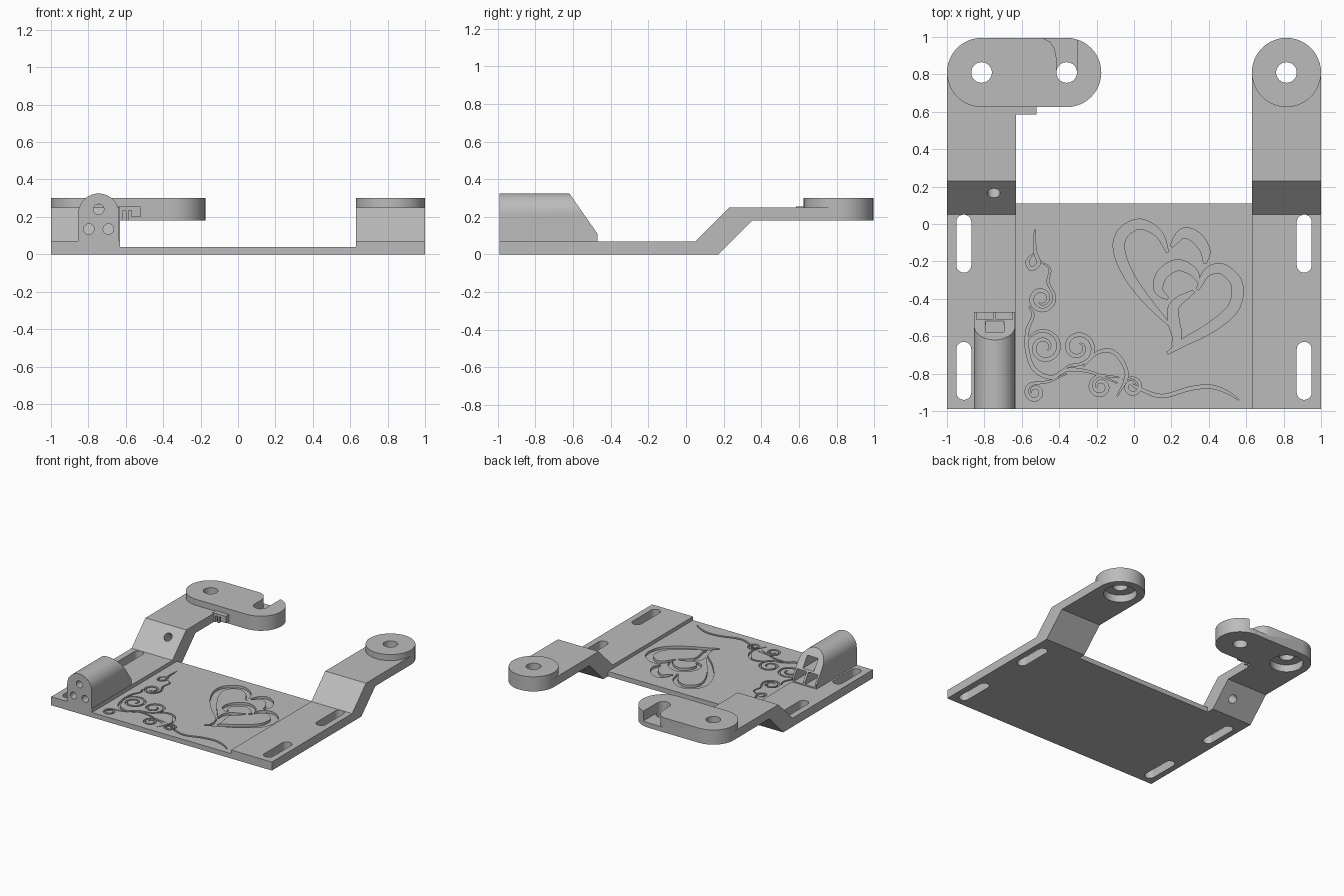
import bpy, bmesh, math
from mathutils import Vector

cube = bpy.data.objects.get("Cube")
if cube:
    bpy.data.objects.remove(cube, do_unlink=True)

grey = bpy.data.materials.new("plain grey")
grey.use_nodes = True
COLOUR = (0.5, 0.5, 0.5, 1)
grey.diffuse_color = COLOUR
grey.node_tree.nodes["Principled BSDF"].inputs["Base Color"].default_value = COLOUR


def prism(bm, ring, vec):
    """Closed solid made by sweeping a ring of points along vec."""
    a = [bm.verts.new(p) for p in ring]
    b = [bm.verts.new(Vector(p) + Vector(vec)) for p in ring]
    bm.faces.new(a)
    bm.faces.new(b[::-1])
    for i in range(len(a)):
        j = (i + 1) % len(a)
        bm.faces.new((a[i], b[i], b[j], a[j]))


def upright(bm, ring, z0, z1):
    prism(bm, [(x, y, z0) for x, y in ring], (0, 0, z1 - z0))


def box(bm, x0, x1, y0, y1, z0, z1):
    upright(bm, [(x0, y0), (x1, y0), (x1, y1), (x0, y1)], z0, z1)


def arc(x, y, r, start, sweep, n):
    return [(x + r * math.cos(start + sweep * i / n), y + r * math.sin(start + sweep * i / n))
            for i in range(n + 1)]


def circle(x, y, r):
    return arc(x, y, r, 0, math.tau, 48)[:-1]


def capsule(p, q, r):
    d = math.atan2(q[1] - p[1], q[0] - p[0])
    return (arc(*q, r, d - math.pi / 2, math.pi, 24)
            + arc(*p, r, d + math.pi / 2, math.pi, 24))


def make(name, bm):
    bmesh.ops.recalc_face_normals(bm, faces=bm.faces)
    mesh = bpy.data.meshes.new(name)
    bm.to_mesh(mesh)
    bm.free()
    mesh.materials.append(grey)
    obj = bpy.data.objects.new(name, mesh)
    bpy.context.scene.collection.objects.link(obj)
    return obj


def cut(obj, cutter_bm):
    """Subtract the solids in cutter_bm and keep the result as plain mesh."""
    cutter = make("cutter", cutter_bm)
    cutter.hide_render = True
    mod = obj.modifiers.new("cut", 'BOOLEAN')
    mod.operation, mod.solver, mod.use_self = 'DIFFERENCE', 'EXACT', True
    mod.object = cutter
    deps = bpy.context.evaluated_depsgraph_get()
    mesh = bpy.data.meshes.new_from_object(obj.evaluated_get(deps))
    obj.modifiers.clear()
    obj.data = mesh
    bpy.data.objects.remove(cutter, do_unlink=True)


def smooth_path(pts, steps=6):
    """Catmull-Rom curve through the points."""
    p = [Vector(q) for q in pts]
    p = [2 * p[0] - p[1]] + p + [2 * p[-1] - p[-2]]
    out = []
    for a, b, c, d in zip(p, p[1:], p[2:], p[3:]):
        for i in range(steps):
            t = i / steps
            out.append(0.5 * (2 * b + (c - a) * t + (2 * a - 5 * b + 4 * c - d) * t ** 2
                              + (3 * b - a - 3 * c + d) * t ** 3))
    return out + [p[-2]]


def stroke(bm, pts, width, low, high):
    """Tapered ribbon solid; points and width are in hundredths."""
    path = smooth_path(pts)
    n = len(path) - 1
    rows = []
    for i, p in enumerate(path):
        d = (path[min(i + 1, n)] - path[max(i - 1, 0)]).normalized()
        h = width / 2 * max(0.25, math.sin(math.pi * i / n) ** 0.5 if 0 < i < n else 0)
        side = Vector((-d.y, d.x)) * h
        rows.append([bm.verts.new((q.x / 100, q.y / 100, z))
                     for q, z in ((p + side, low), (p - side, low), (p - side, high), (p + side, high))])
    for r, s in zip(rows, rows[1:]):
        for k in range(4):
            m = (k + 1) % 4
            bm.faces.new((r[k], r[m], s[m], s[k]))
    bm.faces.new(rows[0])
    bm.faces.new(rows[-1][::-1])


def spiral(x, y, r0, r1, start, turns, n=14):
    out = []
    for i in range(n + 1):
        a = math.radians(start) + turns * math.tau * i / n
        r = r0 + (r1 - r0) * i / n
        out.append((x + r * math.cos(a), y + r * math.sin(a)))
    return out


# Base plate with engraved vines and two linked hearts
bm = bmesh.new()
box(bm, -0.63, 0.63, -0.99, 0.11, 0, 0.04)
plate = make("base_plate", bm)

vines = [
    [(-53, -3), (-53, -14), (-51, -21), (-55, -24), (-57, -20), (-54, -16)],
    [(-50, -20), (-45, -24), (-46, -31)] + spiral(-49.5, -40, 7, 2.5, 20, -1.4),
    [(-56, -44), (-54, -49), (-57, -57), (-57, -68), (-53, -78), (-44, -82),
     (-36, -78), (-24, -79), (-9, -85)],
    spiral(-48, -66, 10, 2.5, 180, -1.6, 18),
    [(-36, -80), (-45, -84)] + spiral(-53, -90, 5, 2, 80, 1.3),
    [(-40, -80), (-35, -76)] + spiral(-30, -66, 9, 2.5, -80, 1.4),
    [(-27, -76), (-20, -69), (-12, -68), (-6, -74), (-4, -82), (-9, -92)],
    [(-8, -82)] + spiral(-18, -87, 6, 2, 80, 1.3),
    spiral(-1, -87, 5, 2, 130, -1.3),
    [(-6, -83), (3, -88), (15, -92), (30, -88), (41, -87), (50, -90), (56, -94)],
]
hearts = [
    [(18, -15), (13, -5), (3, 0), (-6, -5), (-8, -14), (-3, -27), (7, -41), (19, -54)],
    [(20, -12), (26, -5), (33, -7), (38, -14), (38, -21)],
    [(18, -40), (13, -35), (15, -27), (23, -22), (31, -25), (35, -31)],
    [(34, -35), (39, -26), (47, -24), (55, -32), (53, -45), (40, -56), (27, -63), (18, -69)],
    [(21, -65), (23, -60), (21, -51), (22, -43), (32, -36)],
]
bm = bmesh.new()
for i, pts in enumerate(vines):
    stroke(bm, pts, 1.9, 0.02 + i * 0.0002, 0.06 + i * 0.001)
for i, pts in enumerate(hearts):
    stroke(bm, pts, 6, 0.02 + i * 0.0002, 0.06 + i * 0.001)
cut(plate, bm)

# Stepped side arms with end pads, mounting slots and counterbored holes
PROFILE = [(-0.99, 0), (0.17, 0), (0.35, 0.18), (0.81, 0.18), (0.81, 0.25),
           (0.23, 0.25), (0.05, 0.07), (-0.99, 0.07)]
PAD = (0.815, 0.81)
arms = {}
for name, s in (("left_arm", 1), ("right_arm", -1)):
    bm = bmesh.new()
    prism(bm, [(s * 0.63, y, z) for y, z in PROFILE], (s * 0.37, 0, 0))
    end = (s * PAD[0], PAD[1])
    pad = circle(*end, 0.185) if s > 0 else capsule(end, (-0.36, PAD[1]), 0.185)
    upright(bm, pad, 0.18, 0.30)
    arm = make(name, bm)

    bm = bmesh.new()
    for y in (-0.105, -0.785):
        upright(bm, capsule((s * 0.91, y - 0.115), (s * 0.91, y + 0.115), 0.04), -0.1, 0.2)
    upright(bm, circle(*end, 0.055), 0.1, 0.4)
    upright(bm, circle(*end, 0.125), 0.1, 0.24)
    if s < 0:
        # open wire channel, its hole, and the hole through the slope
        upright(bm, circle(-0.36, PAD[1], 0.055), 0.1, 0.4)
        upright(bm, [(-0.305, 0.81), (-0.305, 1.05), (-0.49, 1.05), (-0.49, 0.995), (-0.45, 0.975),
                     (-0.425, 0.94), (-0.415, 0.89), (-0.415, 0.81)], 0.22, 0.41)
        axis = Vector((0, 1, -1)).normalized()
        across = Vector((0, 1, 1)).normalized()
        start = Vector((-0.75, 0.165, 0.185)) - axis * 0.1
        prism(bm, [start + Vector((x, 0, 0)) + across * y for x, y in circle(0, 0, 0.034)], axis * 0.4)
    cut(arm, bm)
    arms[name] = arm

# Small toothed clip beside the right arm
bm = bmesh.new()
box(bm, -0.64, -0.52, 0.585, 0.64, 0.235, 0.255)
box(bm, -0.57, -0.52, 0.585, 0.64, 0.2, 0.24)
for x in (-0.63, -0.60):
    box(bm, x, x + 0.015, 0.59, 0.64, 0.18, 0.24)
clip = make("cable_clip", bm)

# Arched socket housing with a sloped back
bm = bmesh.new()
CX = -0.745
arch = [(CX + 0.11, 0.06)] + arc(CX, 0.215, 0.11, 0, math.pi, 32) + [(CX - 0.11, 0.06)]
prism(bm, [(x, -0.99, z) for x, z in arch], (0, 0.52, 0))
cutoff = bmesh.ops.bisect_plane(bm, geom=bm.verts[:] + bm.edges[:] + bm.faces[:],
                                plane_co=(0, -0.62, 0.325), plane_no=(0, 0.215, 0.15), clear_outer=True)
bmesh.ops.contextual_create(bm, geom=[e for e in cutoff["geom_cut"] if isinstance(e, bmesh.types.BMEdge)])
housing = make("socket_housing", bm)

# Three pin holes in front, wider pockets behind
bm = bmesh.new()
for x, z, w, low, high in ((0, 0.24, 0.05, 0.18, 0.265),
                           (-0.052, 0.135, 0.044, 0.08, 0.168),
                           (0.052, 0.135, 0.044, 0.08, 0.168)):
    prism(bm, [(px, -1.1, pz) for px, pz in circle(CX + x, z, 0.028)], (0, 0.4, 0))
    box(bm, CX + x - w, CX + x + w, -0.8, -0.4, low, high)
cut(housing, bm)

# Round walls smooth, hard edges sharp
bpy.ops.object.select_all(action='DESELECT')
for obj in (plate, clip, housing, *arms.values()):
    obj.select_set(True)
    bpy.context.view_layer.objects.active = obj
bpy.ops.object.shade_smooth_by_angle(angle=math.radians(30))
